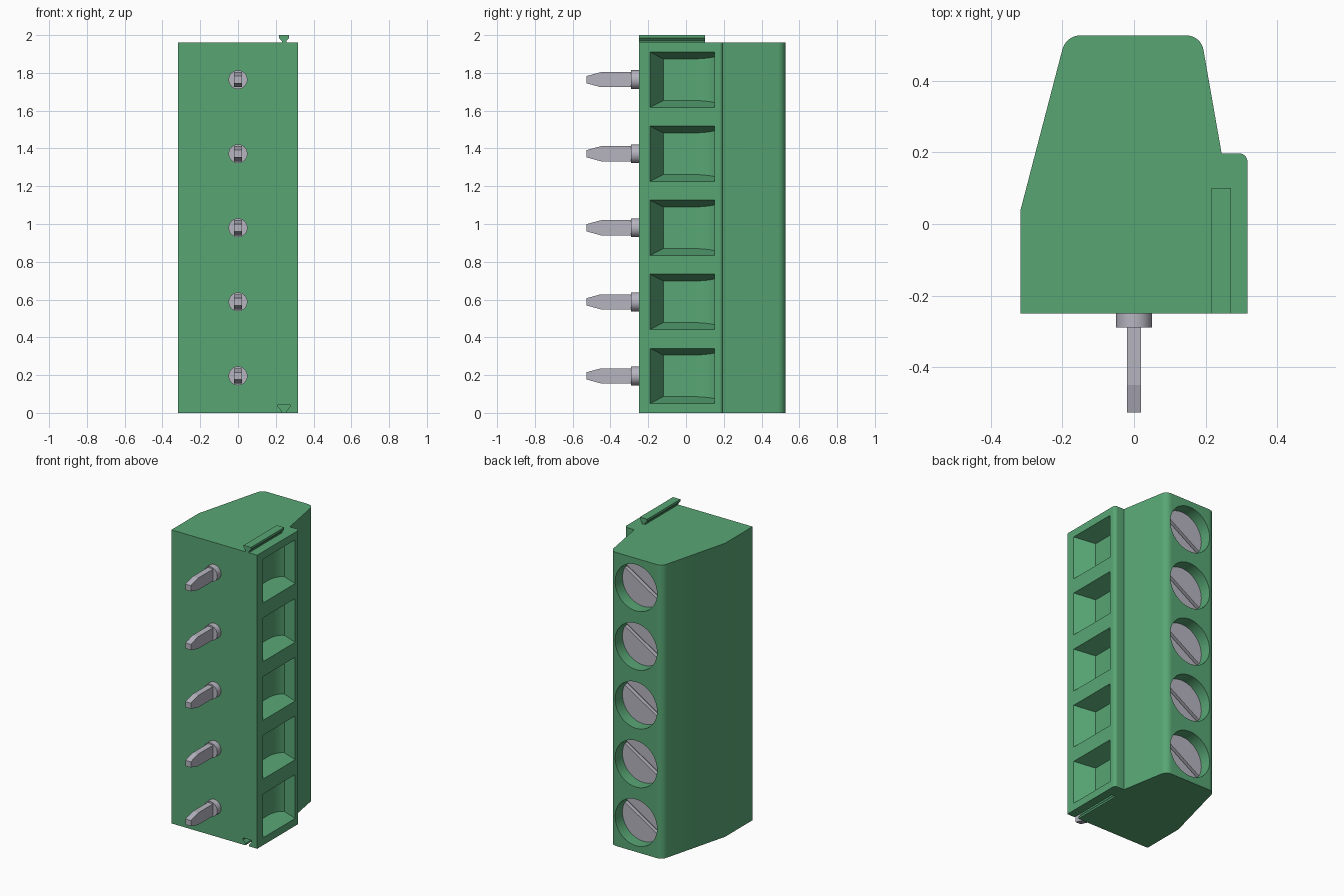
import bpy, bmesh, math
from mathutils import Vector, Matrix

cube = bpy.data.objects.get("Cube")
if cube:
    bpy.data.objects.remove(cube, do_unlink=True)

HEIGHT = 1.96
PITCH = HEIGHT / 5
LEVELS = [PITCH * (i + 0.5) for i in range(5)]
FRONT, BACK, SIDE = -0.25, 0.527, 0.317


def material(name, rgb, rough, metal=0.0):
    m = bpy.data.materials.new(name)
    m.use_nodes = True
    m.diffuse_color = (*rgb, 1)
    node = next(n for n in m.node_tree.nodes if n.type == 'BSDF_PRINCIPLED')
    node.inputs["Base Color"].default_value = (*rgb, 1)
    node.inputs["Roughness"].default_value = rough
    node.inputs["Metallic"].default_value = metal
    return m


GREEN = material("green plastic", (0.098, 0.381, 0.175), 0.5)
METAL = material("grey metal", (0.47, 0.46, 0.53), 0.4)


def prism(bm, bottom, top):
    """Closed solid between two matching loops of points."""
    a = [bm.verts.new(p) for p in bottom]
    b = [bm.verts.new(p) for p in top]
    n = len(a)
    bm.faces.new(a[::-1])
    bm.faces.new(b)
    for i in range(n):
        j = (i + 1) % n
        bm.faces.new((a[i], a[j], b[j], b[i]))


def cylinder_y(bm, radius, y0, y1, z, sides=48):
    ring = [(radius * math.cos(2 * math.pi * i / sides), radius * math.sin(2 * math.pi * i / sides))
            for i in range(sides)]
    prism(bm, [(x, y0, z + h) for x, h in ring], [(x, y1, z + h) for x, h in ring])


def finish(name, bm, mat):
    bmesh.ops.recalc_face_normals(bm, faces=bm.faces[:])
    mesh = bpy.data.meshes.new(name)
    bm.to_mesh(mesh)
    bm.free()
    mesh.materials.append(mat)
    ob = bpy.data.objects.new(name, mesh)
    bpy.context.collection.objects.link(ob)
    return ob


def activate(ob):
    bpy.ops.object.select_all(action='DESELECT')
    ob.select_set(True)
    bpy.context.view_layer.objects.active = ob


def smooth(ob):
    activate(ob)
    bpy.ops.object.shade_smooth_by_angle(angle=math.radians(30))


def cut(ob, cutter):
    cutter.hide_render = True
    mod = ob.modifiers.new("cut", 'BOOLEAN')
    mod.operation = 'DIFFERENCE'
    mod.solver = 'EXACT'
    mod.object = cutter
    activate(ob)
    bpy.ops.object.modifier_apply(modifier=mod.name)
    bpy.data.objects.remove(cutter, do_unlink=True)


def rounded(points, steps=8):
    """Outline with circular fillets; each point is (x, y, tangent length)."""
    out = []
    for i, (x, y, t) in enumerate(points):
        p = Vector((x, y))
        if not t:
            out.append((x, y))
            continue
        d0 = (Vector(points[i - 1][:2]) - p).normalized()
        d1 = (Vector(points[(i + 1) % len(points)][:2]) - p).normalized()
        half = d0.angle(d1) / 2
        centre = p + (d0 + d1).normalized() * (t / math.cos(half))
        start, end = p + d0 * t - centre, p + d1 * t - centre
        sweep = start.angle_signed(end)
        for k in range(steps + 1):
            out.append(tuple(centre + Matrix.Rotation(-sweep * k / steps, 2) @ start))
    return out


# Housing: one stepped, tapering outline extruded upwards
outline = rounded([(-SIDE, FRONT, 0), (SIDE, FRONT, 0), (SIDE, 0.197, 0.022), (0.245, 0.197, 0),
                   (0.187, BACK, 0.04), (-0.19, BACK, 0.04), (-SIDE, 0.04, 0)])
bm = bmesh.new()
prism(bm, [(x, y, 0) for x, y in outline], [(x, y, HEIGHT) for x, y in outline])
housing = finish("housing", bm, GREEN)

# Wire entries: funnels with a curved inner wall
FLOOR = 0.202
entry = [(SIDE + 0.02, -0.202), (FLOOR, -0.12), (FLOOR, 0.04), (0.204, 0.065), (0.209, 0.09),
         (0.217, 0.115), (0.226, 0.135), (0.237, 0.15), (SIDE + 0.02, 0.15)]


def half_height(x):
    return 0.11 + (x - FLOOR) / (SIDE - FLOOR) * 0.036


bm = bmesh.new()
for z in LEVELS:
    prism(bm, [(x, y, z - half_height(x)) for x, y in entry],
          [(x, y, z + half_height(x)) for x, y in entry])
cut(housing, finish("entry_cutter", bm, GREEN))

# Screw wells in the back
bm = bmesh.new()
for z in LEVELS:
    cylinder_y(bm, 0.155, 0.40, BACK + 0.05, z)
cut(housing, finish("well_cutter", bm, GREEN))

# Joining groove in the base and matching rail on the top
RAIL_X, RAIL_END = 0.244, 0.10


def rail_section(bm, rows, y0):
    right = [(RAIL_X + w, z) for w, z in rows]
    left = [(RAIL_X - w, z) for w, z in reversed(rows)]
    loop = right + left
    prism(bm, [(x, y0, z) for x, z in loop], [(x, RAIL_END, z) for x, z in loop])


bm = bmesh.new()
rail_section(bm, [(0.014, -0.02), (0.014, 0.012), (0.031, 0.032), (0.031, 0.045)], FRONT - 0.02)
cut(housing, finish("groove_cutter", bm, GREEN))
smooth(housing)

bm = bmesh.new()
rail_section(bm, [(0.012, HEIGHT - 0.005), (0.012, 1.969), (0.027, 1.985), (0.027, 2.0)], FRONT)
finish("joining_rail", bm, GREEN)

# Screws, solder pins and pin collars at each level
pin_side = [(FRONT + 0.03, 0.04), (-0.45, 0.04), (-0.527, 0.019)]
pin_side += [(y, -h) for y, h in reversed(pin_side)]
for i, z in enumerate(LEVELS, 1):
    bm = bmesh.new()
    cylinder_y(bm, 0.154, 0.395, 0.45, z)
    screw = finish(f"screw_{i}", bm, METAL)
    bm = bmesh.new()
    turn = Matrix.Translation((0, 0.45, z)) @ Matrix.Rotation(math.radians(-32), 4, 'Y')
    bmesh.ops.create_cube(bm, size=1, matrix=turn @ Matrix.Diagonal((0.4, 0.05, 0.024, 1)))
    cut(screw, finish("slot_cutter", bm, METAL))
    smooth(screw)

    bm = bmesh.new()
    cylinder_y(bm, 0.05, FRONT - 0.04, FRONT + 0.01, z, 32)
    smooth(finish(f"pin_collar_{i}", bm, METAL))

    bm = bmesh.new()
    prism(bm, [(-0.02, y, z + h) for y, h in pin_side], [(0.02, y, z + h) for y, h in pin_side])
    finish(f"solder_pin_{i}", bm, METAL)
